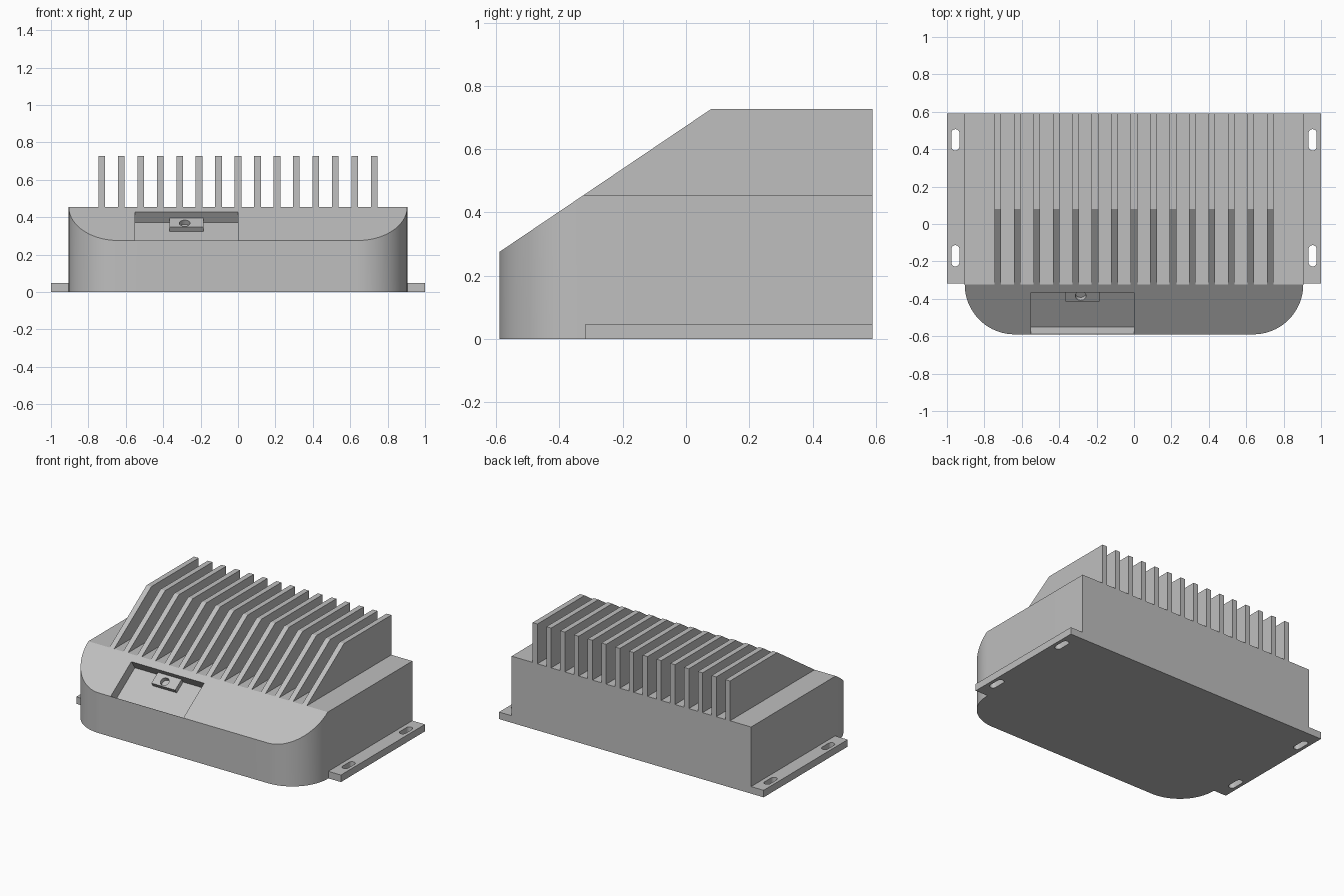
import bpy, bmesh, math
from mathutils import Matrix, Vector

cube = bpy.data.objects.get("Cube")
if cube:
    bpy.data.objects.remove(cube, do_unlink=True)

# Main dimensions
HALF_W, HALF_D, TOP, FIN_TOP = 0.905, 0.59, 0.455, 0.727
LIP, FLANGE_FRONT, RADIUS = 0.275, -0.317, 0.267
SLOPE = math.atan(0.675)
# Frame lying on the sloped front: x across, y up the slope, z outward
FRAME = Matrix.Translation((0, -HALF_D, LIP)) @ Matrix.Rotation(SLOPE, 4, 'X')

grey = bpy.data.materials.new("light_grey")
grey.use_nodes = True
colour = (0.52, 0.52, 0.52, 1)
grey.diffuse_color = colour
grey.node_tree.nodes["Principled BSDF"].inputs["Base Color"].default_value = colour


def finish(name, bm):
    bmesh.ops.recalc_face_normals(bm, faces=bm.faces)
    mesh = bpy.data.meshes.new(name)
    bm.to_mesh(mesh)
    bm.free()
    mesh.materials.append(grey)
    obj = bpy.data.objects.new(name, mesh)
    bpy.context.collection.objects.link(obj)
    return obj


def prism(bm, points, offset):
    """Extrude a closed outline of 3D points along an offset."""
    face = bm.faces.new([bm.verts.new(p) for p in points])
    ext = bmesh.ops.extrude_face_region(bm, geom=[face])["geom"]
    bmesh.ops.translate(bm, vec=offset,
                        verts=[v for v in ext if isinstance(v, bmesh.types.BMVert)])


def box(name, x, y, z, matrix=Matrix()):
    bm = bmesh.new()
    prism(bm, [(x[0], y[0], z[0]), (x[1], y[0], z[0]),
               (x[1], y[1], z[0]), (x[0], y[1], z[0])], (0, 0, z[1] - z[0]))
    bm.transform(matrix)
    return finish(name, bm)


def cut(obj, cutter):
    cutter.hide_render = True
    mod = obj.modifiers.new("cut", 'BOOLEAN')
    mod.operation, mod.solver, mod.object = 'DIFFERENCE', 'EXACT', cutter
    bpy.context.view_layer.objects.active = obj
    bpy.ops.object.modifier_apply(modifier=mod.name)
    bpy.data.objects.remove(cutter, do_unlink=True)


def smooth(obj):
    bpy.ops.object.select_all(action='DESELECT')
    obj.select_set(True)
    bpy.context.view_layer.objects.active = obj
    bpy.ops.object.shade_smooth_by_angle(angle=math.radians(25))


def arc(cx, cy, r, start, end, steps):
    angles = [math.radians(start + (end - start) * i / steps) for i in range(steps + 1)]
    return [(cx + r * math.cos(a), cy + r * math.sin(a), 0) for a in angles]


# Housing with rounded front corners and a sloped front
bm = bmesh.new()
cx, cy = HALF_W - RADIUS, RADIUS - HALF_D
outline = [(HALF_W, HALF_D, 0), (-HALF_W, HALF_D, 0)]
outline += arc(-cx, cy, RADIUS, 180, 270, 20) + arc(cx, cy, RADIUS, 270, 360, 20)
prism(bm, outline, (0, 0, TOP))
normal = FRAME.to_3x3() @ Vector((0, 0, 1))
bmesh.ops.bisect_plane(bm, geom=bm.verts[:] + bm.edges[:] + bm.faces[:],
                       plane_co=FRAME.translation, plane_no=normal, clear_outer=True)
bmesh.ops.holes_fill(bm, edges=[e for e in bm.edges if e.is_boundary], sides=0)
housing = finish("housing", bm)

# Recess sunk square to the slope
BACK, DEPTH = 0.271, 0.068
cut(housing, box("recess_cutter", (-0.55, 0), (0.001, BACK), (-DEPTH, 0.1), FRAME))
smooth(housing)

# Connector block on the recess floor, with a round socket
block = box("connector_block", (-0.365, -0.185), (0.187, BACK), (-DEPTH, -0.038), FRAME)
bm = bmesh.new()
prism(bm, arc(0, 0, 0.029, 0, 345, 23), (0, 0, 0.1))
bm.transform(FRAME @ Matrix.Translation((-0.285, 0.223, -DEPTH + 0.002)))
cut(block, finish("socket_cutter", bm))
smooth(block)

# Mounting flanges with two rounded slots each
for side, label in ((1, "left"), (-1, "right")):
    flange = box(label + "_flange", sorted((side * HALF_W, side)),
                 (FLANGE_FRONT, HALF_D), (0, 0.048))
    for y in (-0.17, 0.45):
        bm = bmesh.new()
        x, r, half = side * 0.955, 0.022, 0.035
        prism(bm, [Vector(p) - Vector((0, 0, 0.05)) for p in
                   arc(x, y + half, r, 0, 180, 10) + arc(x, y - half, r, 180, 360, 10)],
              (0, 0, 0.2))
        cut(flange, finish("slot_cutter", bm))
    smooth(flange)

# Row of cooling fins that continue the slope
FINS, PITCH, THICK = 15, 0.104, 0.036
foot = -HALF_D + (TOP - LIP) / math.tan(SLOPE)
crest = -HALF_D + (FIN_TOP - LIP) / math.tan(SLOPE)
for i in range(FINS):
    x = (i - (FINS - 1) / 2) * PITCH - THICK / 2
    bm = bmesh.new()
    prism(bm, [(x, foot, TOP), (x, crest, FIN_TOP),
               (x, HALF_D, FIN_TOP), (x, HALF_D, TOP)], (THICK, 0, 0))
    finish(f"cooling_fin_{i + 1}", bm)
